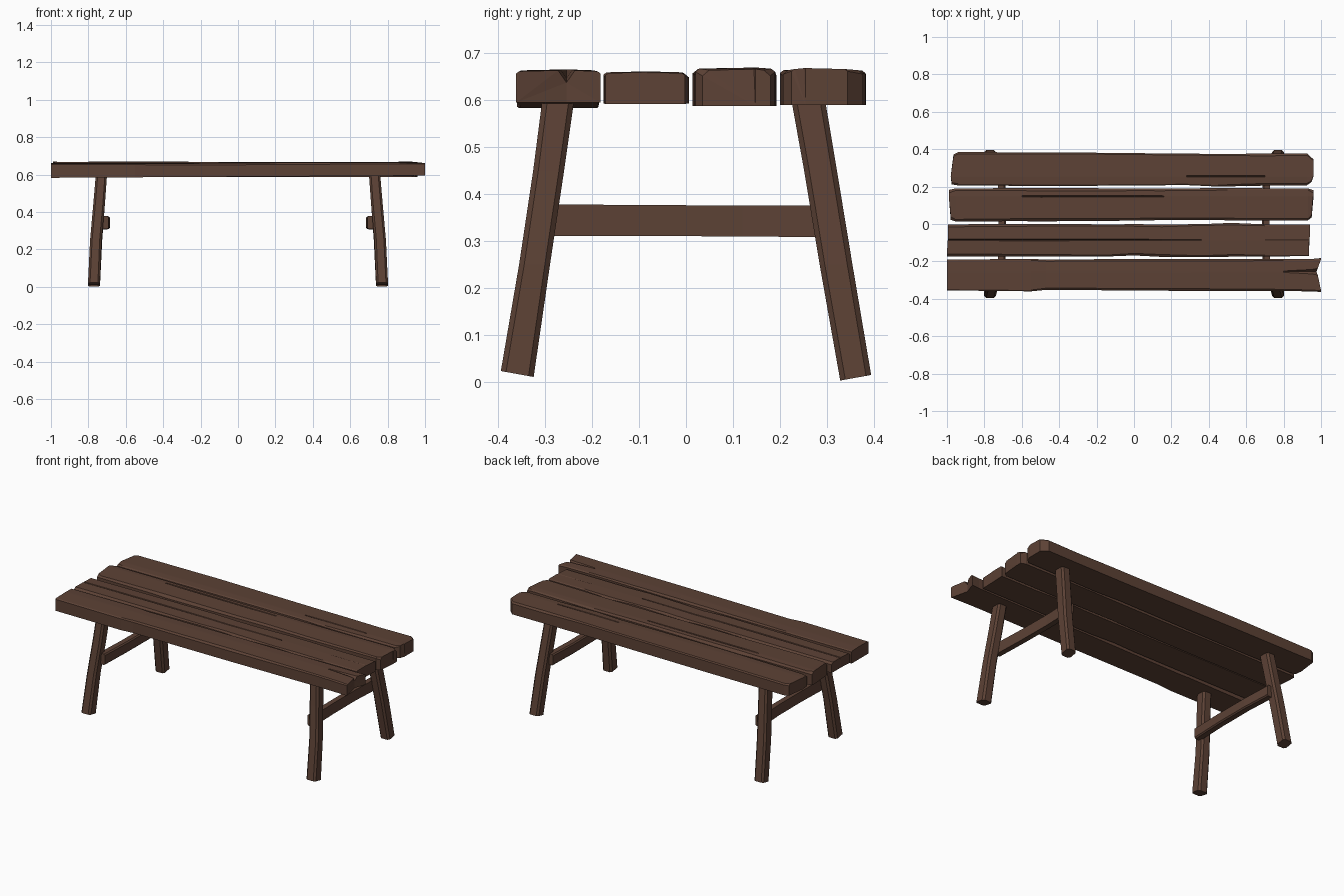
import bpy, bmesh, random
from mathutils import Vector

random.seed(4)

wood = bpy.data.materials.new("dark brown wood")
wood.diffuse_color = (0.108, 0.054, 0.036, 1)


def loft(name, rings):
    """Skin equal-length rings and cap both ends, flat shaded."""
    bm = bmesh.new()
    vs = [[bm.verts.new(p) for p in r] for r in rings]
    n = len(rings[0])
    for a, b in zip(vs, vs[1:]):
        for i in range(n):
            j = (i + 1) % n
            bm.faces.new((a[i], a[j], b[j], b[i]))
    caps = [bm.faces.new(vs[0]), bm.faces.new(vs[-1])]
    bmesh.ops.triangulate(bm, faces=caps)
    bmesh.ops.recalc_face_normals(bm, faces=bm.faces)
    me = bpy.data.meshes.new(name)
    bm.to_mesh(me)
    bm.free()
    me.materials.append(wood)
    ob = bpy.data.objects.new(name, me)
    bpy.context.collection.objects.link(ob)
    return ob


def plank(name, stations, crack_y, zb, zt, chamfer=0.01):
    """Stations: (x or (x_front, x_crack, x_back), y0, y1, crack depth, crack half width).
    zb and zt are (left, right) heights."""
    rings = []
    for x, y0, y1, d, w in stations:
        xf, xc, xk = x if isinstance(x, tuple) else (x, x, x)
        t = (xc + 1) / 2
        b = zb[0] + (zb[1] - zb[0]) * t
        top = zt[0] + (zt[1] - zt[0]) * t + random.uniform(-.002, .002)
        c = chamfer * random.uniform(.6, 1.4)
        g = crack_y
        rings.append([Vector(p) for p in (
            (xf, y0, b), (xc, g, b), (xk, y1, b),
            (xk, y1, top - c), (xk, y1 - c, top - .002),
            (xc + (xk - xc) * .3, g + w, top), (xc, g, top - d), (xc + (xf - xc) * .3, g - w, top),
            (xf, y0 + c, top - .002), (xf, y0, top - c))])
    return loft(name, rings)


# Seat planks, front to back
plank("front_seat_plank", [
    (-1.0, -.355, -.190, 0, .006), (-.55, -.360, -.187, 0, .006),
    (-.47, -.352, -.190, 0, .006), (.2, -.357, -.186, 0, .006),
    (.80, -.357, -.188, 0, .004), (.95, -.361, -.187, .018, .012),
    ((1.0, .975, 1.0), -.363, -.182, .026, .018)],
    -.255, (.583, .595), (.662, .665))
plank("front_middle_seat_plank", [
    ((-1.0, -.995, -.995), -.174, -.002, .010, .004), (-.5, -.175, .001, .012, .005),
    (-.15, -.174, -.002, .008, .004), (0, -.168, -.001, .008, .004),
    (.15, -.176, -.002, .006, .003), (.36, -.176, -.001, 0, .003),
    (.52, -.175, .006, 0, .003), (.7, -.173, -.002, 0, .003),
    ((.935, .938, .942), -.172, -.002, .003, .003)],
    -.085, (.595, .592), (.660, .660))
plank("back_middle_seat_plank", [
    ((-.98, -.99, -.99), .022, .182, 0, .003), (-.955, .014, .190, 0, .003),
    (-.6, .015, .192, 0, .003), (-.5, .014, .193, .014, .005),
    (0, .018, .190, .014, .004), (.16, .021, .190, 0, .003),
    (.5, .020, .192, 0, .003), (.93, .020, .190, 0, .003),
    ((.95, .96, .96), .035, .180, 0, .003)],
    .148, (.588, .588), (.668, .668), .013)
plank("back_seat_plank", [
    ((-.975, -.98, -.965), .212, .372, 0, .003), (-.94, .206, .384, 0, .003),
    (-.4, .203, .383, 0, .003), (.28, .208, .376, 0, .003),
    (.45, .200, .375, .010, .004), (.70, .205, .376, 0, .003),
    (.925, .207, .378, 0, .003), ((.95, .96, .96), .225, .345, 0, .003)],
    .255, (.590, .590), (.662, .667))


def beam_section(cx, cy, z, hx, hy, c, tilt=0):
    """Square section with cut corners; tilt makes a rough sawn end."""
    pts = [(-hx, -hy + c), (-hx + c, -hy), (hx - c, -hy), (hx, -hy + c),
           (hx, hy - c), (hx - c, hy), (-hx + c, hy), (-hx, hy - c)]
    return [Vector((cx + a, cy + b, z + tilt * b)) for a, b in pts]


# Splayed legs and rails, mirrored for both ends
for sx, end in ((1, "right"), (-1, "left")):
    legs = {
        "front": [(.770, -.360, .016, .032, .035, -.18), (.760, -.323, .25, .031, .033, 0),
                  (.742, -.293, .45, .031, .033, 0), (.730, -.272, .605, .030, .034, 0)],
        "back": [(.770, .362, .008, .032, .033, .18), (.758, .320, .25, .032, .035, 0),
                 (.742, .287, .45, .031, .035, 0), (.730, .260, .605, .030, .036, 0)]}
    for side, prof in legs.items():
        loft(f"{side}_{end}_leg", [beam_section(sx * x, y, z, hx, hy, .011, t)
                                   for x, y, z, hx, hy, t in prof])
    # Cross rail between the legs, slightly bowed
    rings = []
    for y, cx, hz in ((-.31, .712, .034), (-.1, .705, .033), (.12, .704, .033), (.31, .712, .034)):
        zc = .343 - .004 * y
        rings.append([Vector((sx * (cx + a), y, zc + b)) for a, b in (
            (-.02, -hz + .007), (-.013, -hz), (.02, -hz), (.02, hz), (-.013, hz), (-.02, hz - .007))])
    loft(f"{end}_cross_rail", rings)
